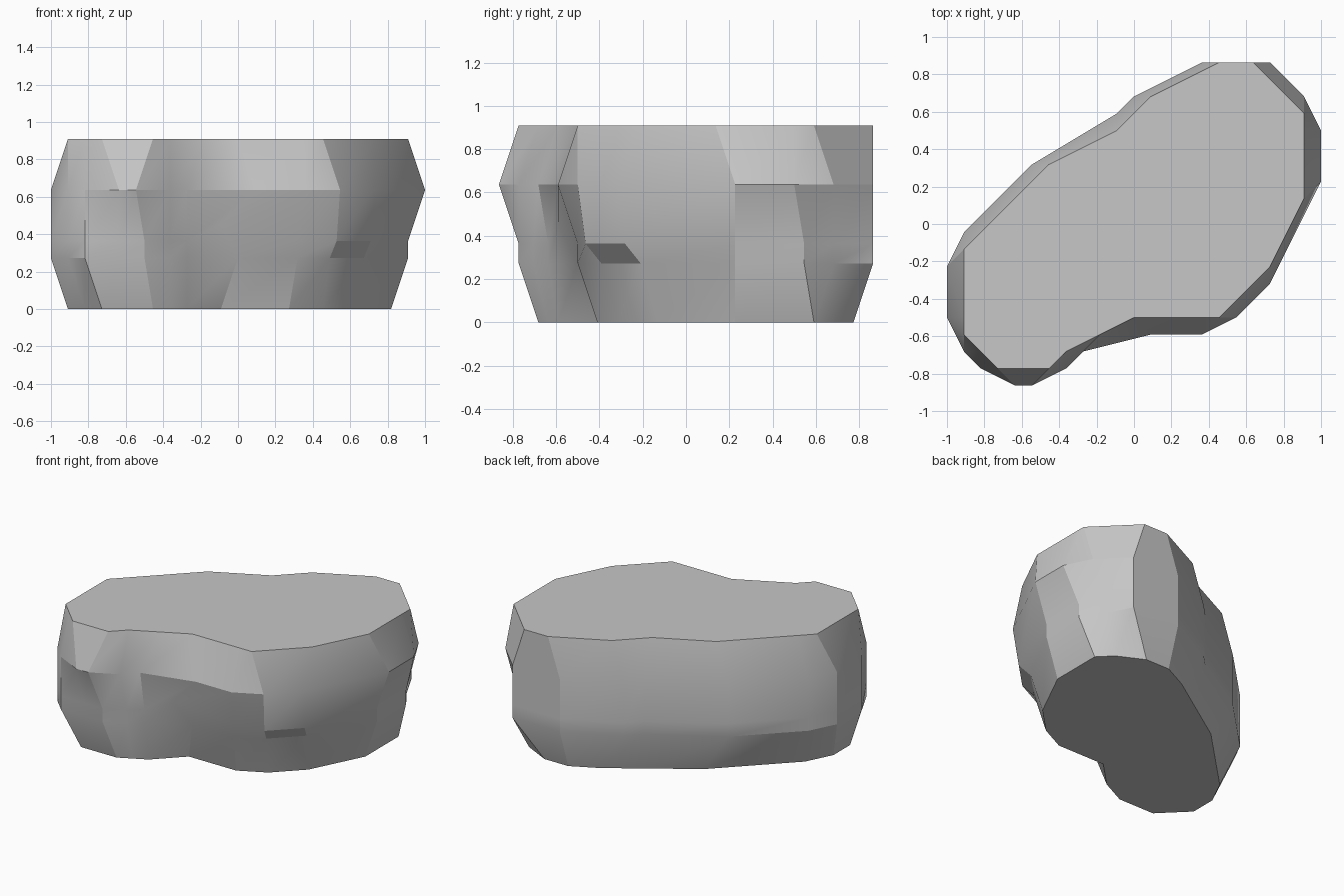
import bpy
import bmesh
import math

cube = bpy.data.objects.get("Cube")
if cube:
    bpy.data.objects.remove(cube, do_unlink=True)

UNIT = 1 / 11  # lattice step that the rock's corners sit on

# Matching outlines, clockwise from the back
girth = [(4, 9), (8, 9), (10, 7), (11, 5), (11, 2), (8, -4), (6, -6),
         (4, -7), (1, -7), (-3, -8), (-4, -9), (-6, -10), (-7, -10), (-9, -9),
         (-10, -8), (-11, -6), (-11, -3), (-10, -1), (-6, 3), (-1, 6), (0, 7)]
crown = [(5, 9), (7, 9), (10, 6), (10, 5), (10, 1), (8, -3), (5, -6),
         (4, -6), (0, -6), (-2, -7), (-4, -8), (-5, -9), (-8, -9), (-9, -8),
         (-10, -7), (-10, -6), (-10, -2), (-9, -1), (-5, 3), (-1, 5), (1, 7)]
base = [(4, 8), (6, 8), (8, 7), (9, 6), (9, 2), (7, -2), (5, -4),
        (3, -5), (-1, -5), (-3, -7), (-4, -7.5), (-5, -8), (-7, -8), (-8, -8),
        (-9, -7), (-10, -6), (-10, -4), (-9, -2), (-4, 3), (-1, 5), (2, 7)]
LEDGE = (5, 6)   # corners with a small overhanging step
RIDGE = 8        # corner of the pinched ridge at the front


def at_height(outline, z):
    return [(x, y, z) for x, y in outline]


def swell(z, ledge_amount):
    """Outline between base and girth, fuller on the back and left sides."""
    ring = []
    for i, (b, g) in enumerate(zip(base, girth)):
        t = 1 if g[1] >= g[0] else 0.5
        if i in LEDGE:
            t = ledge_amount
        ring.append((b[0] + t * (g[0] - b[0]), b[1] + t * (g[1] - b[1]), z))
    return ring


lower = swell(3, 0.4)
upper = swell(4, 0.8)
upper[RIDGE] = (-1, -7, 5)
rings = [at_height(base, 0), lower, upper, at_height(girth, 7), at_height(crown, 10)]

# Rock body lofted through the rings and capped flat
bm = bmesh.new()
loops = [[bm.verts.new((x * UNIT, (y + 0.5) * UNIT, z * UNIT)) for x, y, z in ring]
         for ring in rings]
count = len(girth)
for low, high in zip(loops, loops[1:]):
    for i in range(count):
        j = (i + 1) % count
        bm.faces.new((low[j], low[i], high[i], high[j]))
bm.faces.new(loops[-1][::-1])
bm.faces.new(loops[0])
bmesh.ops.recalc_face_normals(bm, faces=bm.faces)
mesh = bpy.data.meshes.new("rock")
bm.to_mesh(mesh)
bm.free()

rock = bpy.data.objects.new("rock", mesh)
bpy.context.collection.objects.link(rock)

# Plain grey stone
stone = bpy.data.materials.new("grey stone")
stone.use_nodes = True
grey = (0.57, 0.57, 0.57, 1)
stone.diffuse_color = grey
stone.node_tree.nodes["Principled BSDF"].inputs["Base Color"].default_value = grey
mesh.materials.append(stone)

bpy.context.view_layer.objects.active = rock
rock.select_set(True)
bpy.ops.object.shade_smooth_by_angle(angle=math.radians(22))
